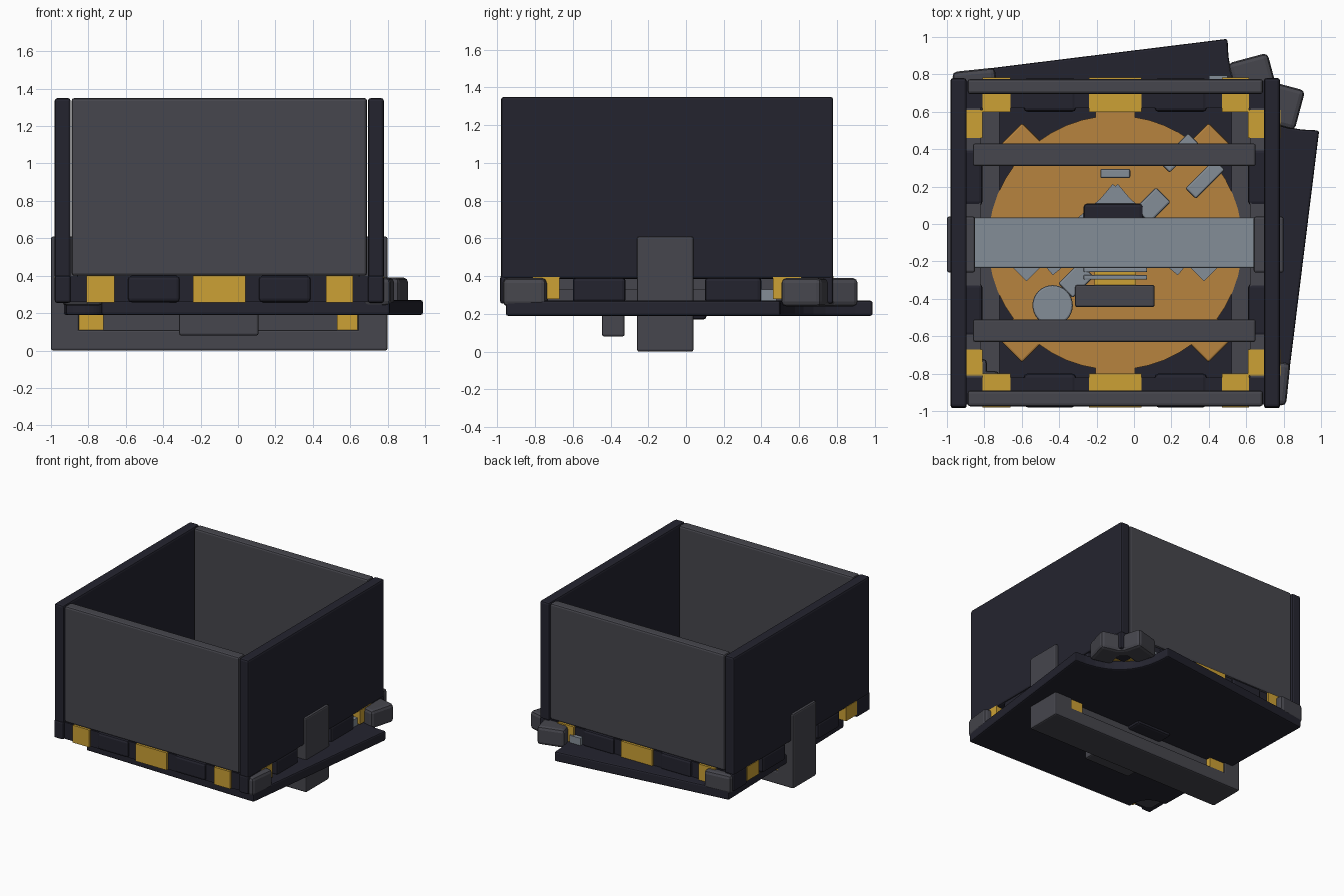
import bpy, bmesh, math
from mathutils import Matrix

if "Cube" in bpy.data.objects:
    bpy.data.objects.remove(bpy.data.objects["Cube"])

def mat(name, r, g, b):
    m = bpy.data.materials.new(name)
    m.diffuse_color = [((c / 255 + 0.055) / 1.055) ** 2.4 for c in (r, g, b)] + [1]
    m.use_nodes = True
    m.node_tree.nodes["Principled BSDF"].inputs["Base Color"].default_value = m.diffuse_color
    return m

NAVY = mat("dark navy", 36, 36, 47)
GRAY = mat("charcoal gray", 70, 70, 77)
LIGHT = mat("steel gray", 132, 141, 151)
YELLOW = mat("yellow", 204, 161, 53)
ORANGE = mat("orange brown", 183, 131, 62)
C = -0.1  # box centre in x and y

def finish(name, bm, m, bevel=0.0):
    me = bpy.data.meshes.new(name)
    bmesh.ops.recalc_face_normals(bm, faces=bm.faces)
    bm.to_mesh(me)
    bm.free()
    me.materials.append(m)
    o = bpy.data.objects.new(name, me)
    bpy.context.collection.objects.link(o)
    if bevel:
        b = o.modifiers.new("bevel", 'BEVEL')
        b.width, b.segments, b.limit_method = bevel, 2, 'ANGLE'
    return o

def box(name, m, x0, x1, y0, y1, z0, z1, bevel=0.0, rot=0):
    bm = bmesh.new()
    bmesh.ops.create_cube(bm, size=1)
    t = Matrix.Translation(((x0 + x1) / 2, (y0 + y1) / 2, (z0 + z1) / 2))
    s = Matrix.Diagonal((x1 - x0, y1 - y0, z1 - z0, 1))
    bm.transform(t @ Matrix.Rotation(math.radians(rot), 4, 'Z') @ s)
    return finish(name, bm, m, bevel)

def cbox(name, m, x, y, lx, ly, z0, z1, bevel=0.0, rot=0):
    return box(name, m, x - lx / 2, x + lx / 2, y - ly / 2, y + ly / 2, z0, z1, bevel, rot)

def disc(name, m, x, y, r, z0, z1, n=48, bevel=0.0):
    bm = bmesh.new()
    bmesh.ops.create_cone(bm, cap_ends=True, segments=n, radius1=r, radius2=r, depth=z1 - z0)
    bm.transform(Matrix.Translation((x, y, (z0 + z1) / 2)))
    return finish(name, bm, m, bevel)

# Open box walls: navy sides, gray front and back
for x0, x1, tag in ((-0.98, -0.895, "left"), (0.695, 0.78, "right")):
    box(tag + "_wall", NAVY, x0, x1, -0.98, 0.78, 0.385, 1.35, 0.015)
    for y0, y1 in ((-0.985, -0.81), (0.61, 0.78)):
        box(tag + "_corner_post", NAVY, x0, x1, y0, y1, 0.255, 0.40, 0.012)
for y0, y1, tag in ((-0.975, -0.89, "front"), (0.695, 0.775, "back")):
    box(tag + "_wall", GRAY, -0.89, 0.69, y0, y1, 0.40, 1.35, 0.015)

# Lower band on front and back: navy strip, yellow and navy blocks
for s, tag in ((-1, "front"), (1, "back")):
    def yband(name, m, x0, x1, lo, hi, z0, z1, bev=0.0):
        a, b = sorted((C + s * lo, C + s * hi))
        box(tag + name, m, x0, x1, a, b, z0, z1, bev)
    yband("_band", NAVY, -0.93, 0.73, 0.72, 0.865, 0.26, 0.395)
    for x0, x1 in ((-0.81, -0.66), (-0.24, 0.04), (0.47, 0.615)):
        yband("_yellow_block", YELLOW, x0, x1, 0.70, 0.882, 0.258, 0.40)
    for x0, x1 in ((-0.59, -0.31), (0.11, 0.39)):
        yband("_navy_block", NAVY, x0, x1, 0.70, 0.88, 0.258, 0.40, 0.02)

# Lower band on the sides: gray recessed strip, yellow and navy blocks
for s, tag in ((-1, "left"), (1, "right")):
    def xband(name, m, lo, hi, y0, y1, z0, z1, bev=0.0):
        a, b = sorted((C + s * lo, C + s * hi))
        box(tag + name, m, a, b, y0, y1, z0, z1, bev)
    xband("_recessed_strip", GRAY, 0.72, 0.80, -0.83, 0.62, 0.33, 0.39)
    xband("_inner_strip", GRAY, 0.62, 0.72, -0.80, 0.60, 0.27, 0.33)
    for y0, y1 in ((-0.81, -0.67), (0.46, 0.61)):
        xband("_yellow_block", YELLOW, 0.71, 0.882, y0, y1, 0.28, 0.395)
    for y0, y1 in ((-0.60, -0.32), (0.10, 0.40)):
        xband("_navy_block", NAVY, 0.71, 0.875, y0, y1, 0.258, 0.395, 0.02)

# Skewed base plate with scooped corners
def scoop(p, c, q, n=10):
    return [tuple((1 - t) ** 2 * a + 2 * t * (1 - t) * b + t * t * d for a, b, d in zip(p, c, q))
            for t in (i / n for i in range(n + 1))]
outline = [(0.81, -0.955)] + scoop((0.99, 0.5), (0.5, 0.5), (0.5, 0.99)) + [(-0.955, 0.81)]
outline += scoop((-0.92, -0.73), (-0.72, -0.72), (-0.73, -0.92))
bm = bmesh.new()
f = bm.faces.new([bm.verts.new((x, y, 0.19)) for x, y in outline])
ext = bmesh.ops.extrude_face_region(bm, geom=[f])
bmesh.ops.translate(bm, vec=(0, 0, 0.08),
                    verts=[v for v in ext["geom"] if isinstance(v, bmesh.types.BMVert)])
finish("base_plate", bm, NAVY, 0.012)

# Gray corner caps around the plate, mirrored over the diagonal
def cap(x, y, lx, ly, rot):
    cbox("corner_cap", GRAY, x, y, lx, ly, 0.24, 0.39, 0.025, rot)
    cbox("corner_cap", GRAY, y, x, ly, lx, 0.24, 0.39, 0.025, -rot)
cap(0.63, 0.80, 0.22, 0.18, 15)
cap(-0.85, 0.75, 0.23, 0.15, 6)
cap(-0.83, -0.86, 0.22, 0.15, 0)
cbox("corner_cap_core", GRAY, 0.73, 0.73, 0.14, 0.10, 0.24, 0.385, 0.02, -45)

# U-shaped carrier under the box
box("carrier_beam", GRAY, -1.0, 0.8, -0.26, 0.04, 0.0, 0.11, 0.012)
box("carrier_left_upright", GRAY, -1.0, -0.85, -0.26, 0.04, 0.0, 0.61, 0.012)
box("carrier_right_upright", GRAY, 0.64, 0.8, -0.26, 0.04, 0.0, 0.61, 0.012)
box("carrier_pad", GRAY, -0.72, 0.53, -0.21, -0.01, 0.10, 0.20)
for x0, x1 in ((-0.85, -0.72), (0.53, 0.64)):
    box("carrier_yellow_block", YELLOW, x0, x1, -0.25, 0.03, 0.105, 0.235)

# Round orange floor with crossed arms
disc("floor_disc", ORANGE, C, C, 0.68, 0.26, 0.335)
for r in (45, -45):
    cbox("floor_arm", ORANGE, C, C, 1.61, 0.2, 0.26, 0.33, 0.01, r)
cbox("floor_tab", ORANGE, C, C, 0.21, 1.42, 0.26, 0.328)

# Steel linkage on the floor
for s in (1, -1):
    cbox("linkage_arm", LIGHT, C + s * 0.16, -0.03, 0.58, 0.15, 0.33, 0.36, 0, -s * 40)
    cbox("linkage_foot", LIGHT, C + s * 0.44, -0.2, 0.2, 0.1, 0.33, 0.36, 0, -s * 45)
cbox("steel_block", LIGHT, 0.24, 0.38, 0.22, 0.08, 0.33, 0.39, 0.01, 45)
cbox("steel_block", LIGHT, 0.38, 0.24, 0.22, 0.08, 0.33, 0.39, 0.01, 45)
cbox("steel_block", LIGHT, 0.10, 0.10, 0.11, 0.16, 0.33, 0.39, 0.01, -45)
cbox("steel_block", LIGHT, -0.31, -0.30, 0.11, 0.16, 0.33, 0.39, 0.01, -45)
cbox("steel_block", LIGHT, C, 0.27, 0.16, 0.05, 0.33, 0.39, 0.01)
cbox("corner_steel_pad", LIGHT, 0.70, 0.43, 0.12, 0.10, 0.26, 0.33)
cbox("corner_steel_pad", LIGHT, 0.45, 0.73, 0.10, 0.13, 0.26, 0.33)
disc("steel_knob", LIGHT, -0.435, -0.435, 0.108, 0.33, 0.40, 32, 0.01)

# Centre mechanism passing through the plate
box("centre_gray_block", GRAY, -0.315, 0.11, -0.445, -0.325, 0.08, 0.40, 0.012)
box("centre_navy_block", NAVY, -0.27, 0.05, -0.05, 0.11, 0.17, 0.40, 0.02)
box("centre_yellow_core", YELLOW, -0.21, 0.01, -0.33, -0.05, 0.30, 0.38)
for y in (-0.285, -0.245):
    cbox("centre_steel_ring", LIGHT, C, y, 0.34, 0.025, 0.30, 0.395, 0.006)

# Cross bars inside the box
for y in (0.37, -0.57):
    cbox("cross_bar", GRAY, -0.105, y, 1.51, 0.12, 0.36, 0.44, 0.01)
box("steel_cross_bar", LIGHT, -0.90, 0.70, -0.235, 0.035, 0.40, 0.48, 0.008)
